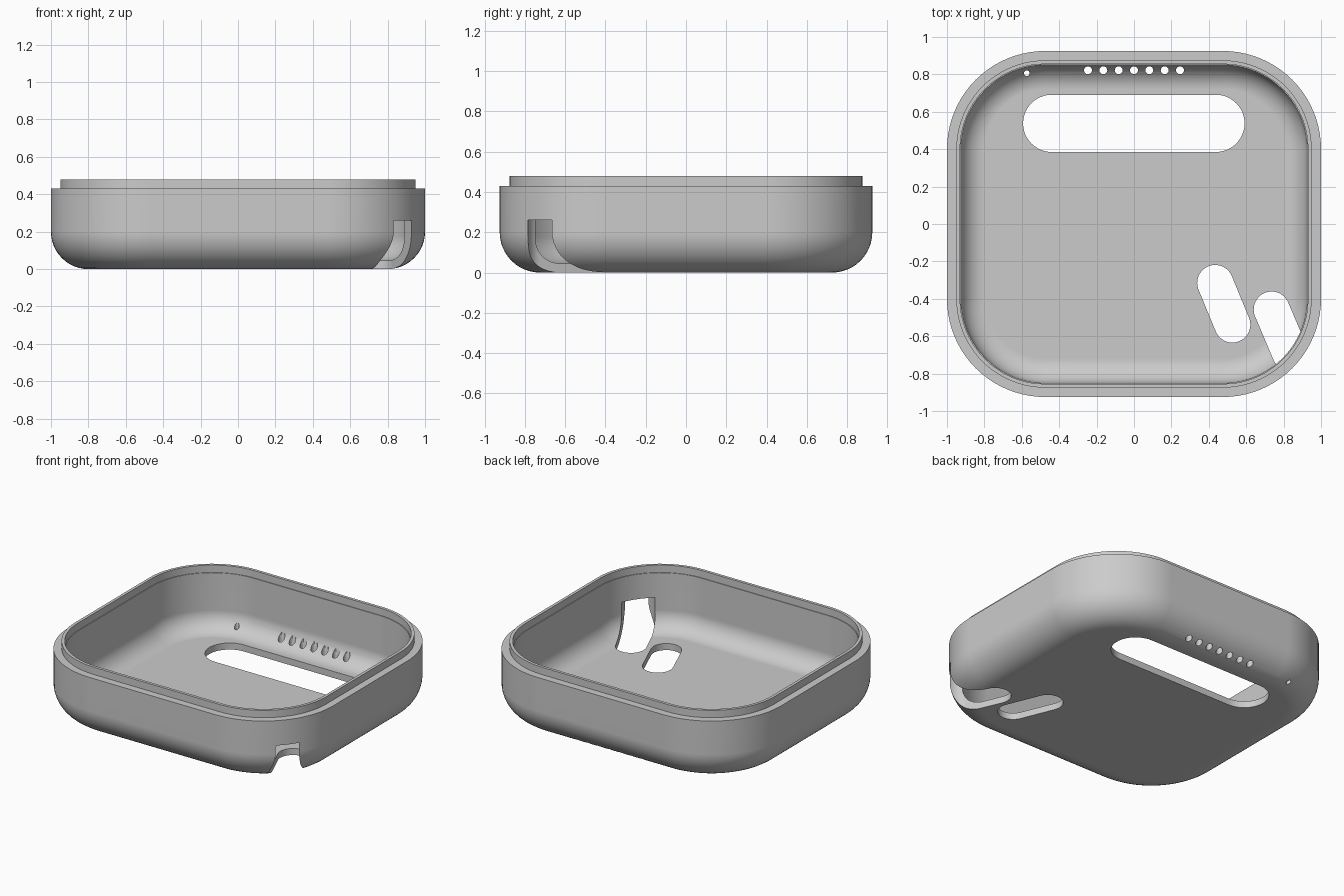
import bpy, bmesh, math
from mathutils import Vector

cube = bpy.data.objects.get("Cube")
if cube:
    bpy.data.objects.remove(cube, do_unlink=True)

grey = bpy.data.materials.new("light grey plastic")
grey.use_nodes = True
grey.diffuse_color = (0.6, 0.6, 0.6, 1)
grey.node_tree.nodes["Principled BSDF"].inputs["Base Color"].default_value = (0.6, 0.6, 0.6, 1)

HALF_X, HALF_Y, CORNER = 1.0, 0.925, 0.525
FILLET, RIM_Z, LIP_Z = 0.2, 0.43, 0.48
WALL, FLOOR, INNER_FILLET = 0.075, 0.045, 0.13
SLOT_TOP = 0.26


def new_object(name, bm):
    bmesh.ops.recalc_face_normals(bm, faces=bm.faces)
    mesh = bpy.data.meshes.new(name)
    bm.to_mesh(mesh)
    bm.free()
    mesh.materials.append(grey)
    obj = bpy.data.objects.new(name, mesh)
    bpy.context.collection.objects.link(obj)
    return obj


def ring(bm, inset, z, steps=20):
    """Rounded rectangle, inset from the outside wall."""
    cx, cy, r = HALF_X - CORNER, HALF_Y - CORNER, CORNER - inset
    verts = []
    for quarter, (sx, sy) in enumerate(((1, 1), (-1, 1), (-1, -1), (1, -1))):
        for i in range(steps + 1):
            a = (quarter + i / steps) * math.pi / 2
            verts.append(bm.verts.new((sx * cx + r * math.cos(a), sy * cy + r * math.sin(a), z)))
    return verts


def fillet(radius, inset, base, steps=12):
    """Quarter-round section from the flat base up to the wall."""
    angles = [i / steps * math.pi / 2 for i in range(steps + 1)]
    return [(inset + radius * (1 - math.sin(a)), base + radius * (1 - math.cos(a))) for a in angles]


def capsule(bm, start, end, radius, steps=24):
    """Upright prism with rounded ends, used for cutting."""
    p, q = Vector(start), Vector(end)
    d = q - p
    turn = math.atan2(d.y, d.x)
    outline = []
    for centre, offset in ((q, -math.pi / 2), (p, math.pi / 2)):
        for i in range(steps + 1):
            a = turn + offset + i / steps * math.pi
            outline.append(bm.verts.new((centre.x + radius * math.cos(a),
                                         centre.y + radius * math.sin(a), -0.1)))
    face = bm.faces.new(outline)
    top = bmesh.ops.extrude_face_region(bm, geom=[face])["geom"]
    bmesh.ops.translate(bm, vec=(0, 0, SLOT_TOP + 0.1),
                        verts=[v for v in top if isinstance(v, bmesh.types.BMVert)])


def round_hole(bm, x, y, radius):
    bottom, top = [], []
    for i in range(24):
        a = i / 24 * math.tau
        px, py = x + radius * math.cos(a), y + radius * math.sin(a)
        bottom.append(bm.verts.new((px, py, -0.1)))
        top.append(bm.verts.new((px, py, SLOT_TOP)))
    bm.faces.new(bottom)
    bm.faces.new(top)
    for i in range(24):
        j = (i + 1) % 24
        bm.faces.new((bottom[i], bottom[j], top[j], top[i]))


# Tray shell: outside wall, stepped lip, then inside wall down to the floor
profile = fillet(FILLET, 0, 0)
profile += [(0, RIM_Z), (0.05, RIM_Z), (0.05, LIP_Z), (0.07, LIP_Z), (0.07, RIM_Z), (WALL, RIM_Z)]
profile += reversed(fillet(INNER_FILLET, WALL, FLOOR))
bm = bmesh.new()
rings = [ring(bm, inset, z) for inset, z in profile]
for low, high in zip(rings, rings[1:]):
    for i in range(len(low)):
        j = (i + 1) % len(low)
        bm.faces.new((low[i], low[j], high[j], high[i]))
bm.faces.new(rings[0])
bm.faces.new(rings[-1])
shell = new_object("tray_shell", bm)

# Cutters: wide window, two slanted strap slots, row of vents and a pinhole
bm = bmesh.new()
capsule(bm, (-0.44, 0.538), (0.438, 0.538), 0.153)
capsule(bm, (0.434, -0.315), (0.526, -0.538), 0.096)
capsule(bm, (0.736, -0.457), (0.834, -0.688), 0.096)
for i in range(7):
    round_hole(bm, (i - 3) * 0.082, 0.822, 0.021)
round_hole(bm, -0.573, 0.806, 0.015)
cutter = new_object("opening_cutter", bm)
cutter.hide_render = True

bpy.ops.object.select_all(action="DESELECT")
shell.select_set(True)
bpy.context.view_layer.objects.active = shell
cut = shell.modifiers.new("openings", "BOOLEAN")
cut.operation = "DIFFERENCE"
cut.solver = "EXACT"
cut.object = cutter
bpy.ops.object.modifier_apply(modifier=cut.name)
bpy.data.objects.remove(cutter, do_unlink=True)

# Smooth rounded walls with crisp openings and flat floor
bpy.ops.object.shade_smooth_by_angle(angle=math.radians(30))
weighted = shell.modifiers.new("clean_shading", "WEIGHTED_NORMAL")
weighted.keep_sharp = True
